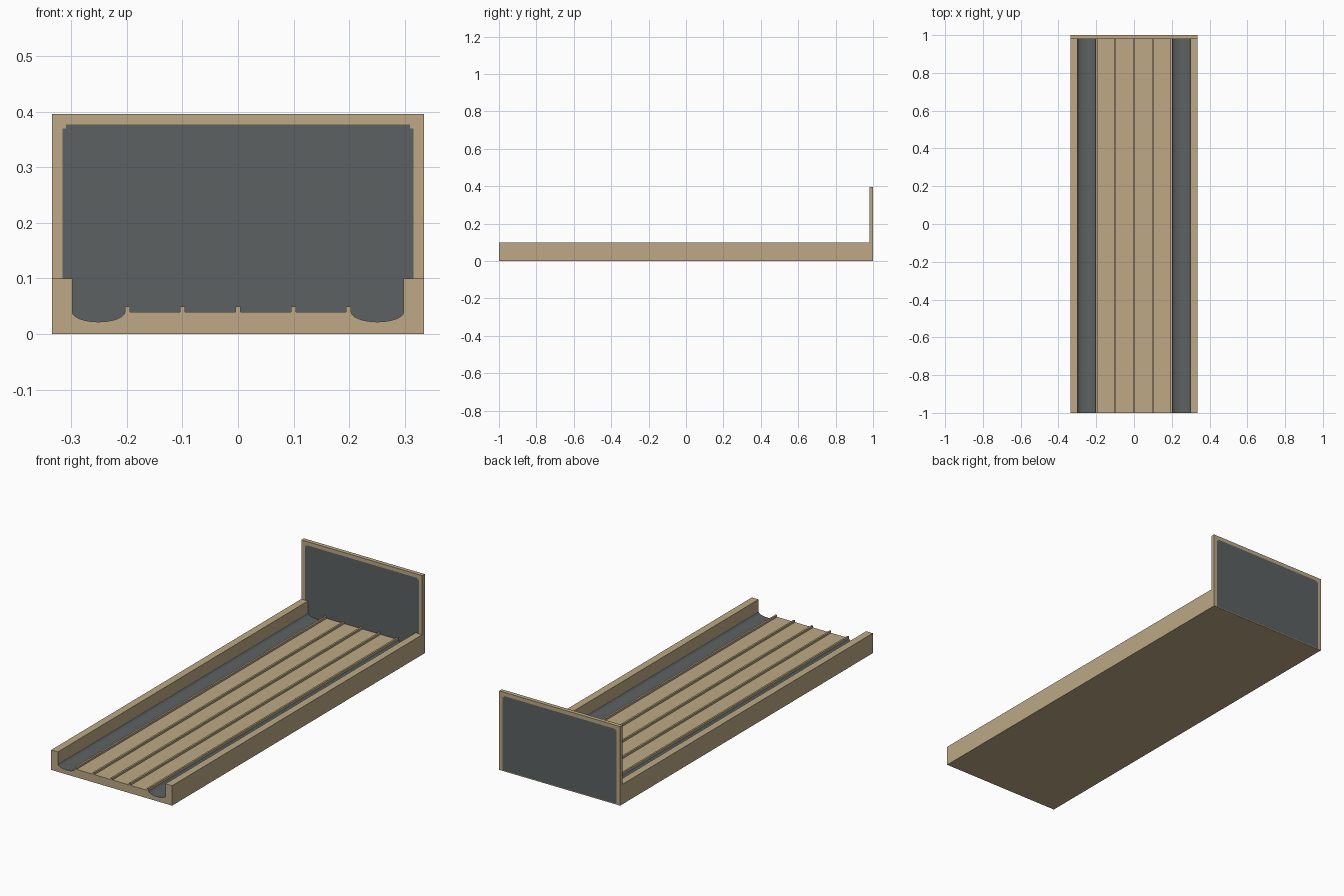
import bpy, bmesh, math

cube = bpy.data.objects.get("Cube")
if cube:
    bpy.data.objects.remove(cube, do_unlink=True)


def material(name, rgb):
    mat = bpy.data.materials.new(name)
    mat.use_nodes = True
    mat.diffuse_color = (*rgb, 1)
    mat.node_tree.nodes["Principled BSDF"].inputs["Base Color"].default_value = (*rgb, 1)
    return mat


wood = material("tan wood", (0.51, 0.395, 0.235))
grey = material("dark grey", (0.11, 0.12, 0.12))


def prism(name, half, y0, y1, mats, rule=None):
    """Mirror a half outline (x, z) across x = 0 and extrude it along y."""
    outline = half + [(-x, z) for x, z in reversed(half) if x > 0]
    bm = bmesh.new()
    face = bm.faces.new([bm.verts.new((x, y0, z)) for x, z in outline])
    ext = bmesh.ops.extrude_face_region(bm, geom=[face])
    moved = [v for v in ext["geom"] if isinstance(v, bmesh.types.BMVert)]
    bmesh.ops.translate(bm, verts=moved, vec=(0, y1 - y0, 0))
    bmesh.ops.recalc_face_normals(bm, faces=bm.faces)
    bm.normal_update()
    if rule:
        for f in bm.faces:
            f.material_index = int(rule(f))
    mesh = bpy.data.meshes.new(name)
    bm.to_mesh(mesh)
    bm.free()
    obj = bpy.data.objects.new(name, mesh)
    bpy.context.collection.objects.link(obj)
    for m in mats:
        mesh.materials.append(m)
    return obj


WIDTH, WALL, RIDGE = 0.335, 0.298, 0.0045
FLOOR, RIDGE_TOP, WALL_TOP = 0.04, 0.05, 0.1
JOIN = 0.98

# Lane bed outline: floor with ridges, round gutter, side wall
half = [(0, RIDGE_TOP), (RIDGE, RIDGE_TOP), (RIDGE, FLOOR)]
for x in (0.1, 0.199):
    half += [(x - RIDGE, FLOOR), (x - RIDGE, RIDGE_TOP),
             (x + RIDGE, RIDGE_TOP), (x + RIDGE, FLOOR)]
inner = half[-1][0]
mid, radius = (inner + WALL) / 2, (WALL - inner) / 2
STEPS = 16
for i in range(1, STEPS):
    a = math.pi * i / STEPS
    half.append((mid - radius * math.cos(a), FLOOR - 0.018 * math.sin(a)))
half += [(WALL, FLOOR), (WALL, WALL_TOP), (WIDTH, WALL_TOP), (WIDTH, 0)]


def is_gutter(f):
    c = f.calc_center_median()
    return inner < abs(c.x) < WALL and c.z < FLOOR and f.normal.z > 0.1


bed = prism("lane_bed", half, -1, JOIN, [wood, grey], is_gutter)
bpy.context.view_layer.objects.active = bed
bed.select_set(True)
bpy.ops.object.shade_smooth_by_angle(angle=math.radians(30))

# End board: wooden frame around a dark panel
TOP, SIDE, PANEL_TOP, NOTCH, SILL = 0.396, 0.316, 0.377, 0.007, 0.004
panel = [(0, PANEL_TOP), (SIDE - NOTCH, PANEL_TOP),
         (SIDE - NOTCH, PANEL_TOP - NOTCH), (SIDE, PANEL_TOP - NOTCH), (SIDE, SILL)]
prism("end_panel", panel, JOIN, 1, [grey])
prism("end_frame", panel + [(SIDE, 0), (WIDTH, 0), (WIDTH, TOP), (0, TOP)][:3],
      JOIN, 1, [wood])
prism("end_sill", [(SIDE, SILL), (SIDE, 0)], JOIN, 1, [wood])
